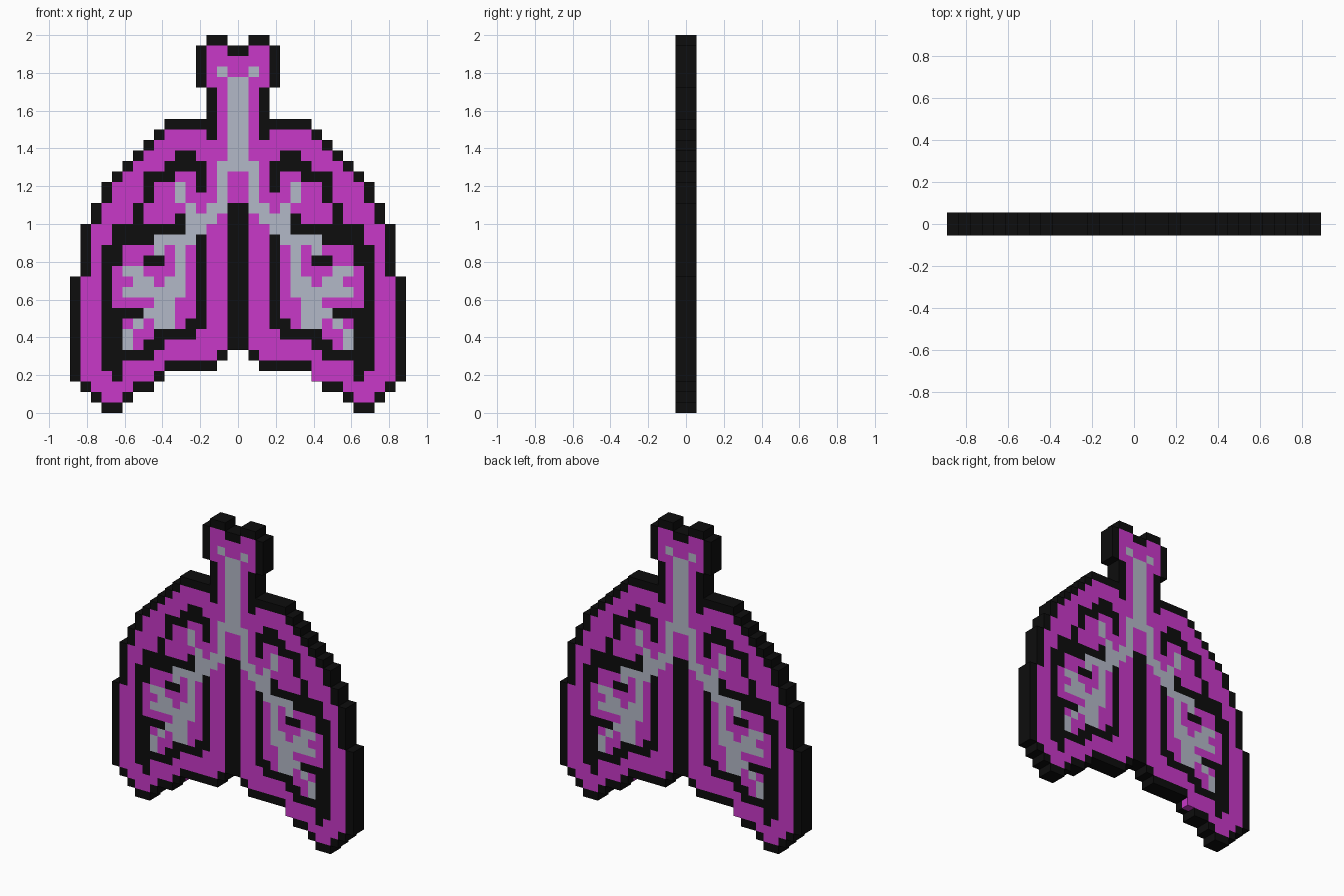
import bpy, bmesh, math
from mathutils import Matrix

if "Cube" in bpy.data.objects:
    bpy.data.objects.remove(bpy.data.objects["Cube"])

ROWS = 36
P = 2.0 / ROWS            # size of one square cell; the slab is two cells deep

# Silhouette of one half: outer and inner limit of each row, top to bottom
OUTER = ([3] + [4] * 4 + [3] * 3 + [7, 8, 9, 10, 11, 12, 13, 13, 14, 14]
         + [15] * 5 + [16] * 10 + [15, 14, 13])
INNER = [1] + [0] * 29 + [1, 2, 7, 8, 10, 11]

# Strokes on one half: (column from, column to, row from, row to), inclusive
GROOVES = [
    (0, 0, 16, 29), (2, 2, 8, 9),                                   # middle gap, neck
    (4, 5, 11, 11), (3, 6, 12, 12), (3, 3, 13, 14),                 # upper lobe rim
    (6, 8, 13, 13), (8, 8, 14, 15), (9, 9, 16, 17), (5, 5, 17, 17),
    (5, 11, 18, 18), (8, 11, 19, 19),                               # gap between lobes
    (11, 12, 20, 21), (12, 12, 22, 25), (9, 12, 26, 26),            # lower lobe rim
    (11, 12, 27, 31), (11, 11, 32, 32), (7, 8, 21, 21),
    (3, 3, 19, 27), (4, 4, 27, 27), (4, 7, 28, 28),
    (7, 8, 29, 29), (8, 10, 30, 30)]
AIRWAYS = [
    (1, 1, 3, 3), (0, 0, 4, 12), (1, 1, 12, 16),                    # windpipe
    (2, 2, 16, 17), (3, 3, 17, 17), (4, 4, 16, 19), (5, 5, 14, 15), # upper branch
    (3, 3, 18, 18), (5, 7, 19, 19), (7, 7, 20, 20),
    (5, 5, 20, 24), (6, 6, 23, 27), (7, 7, 24, 27),                 # lower trunk
    (8, 10, 24, 24), (8, 9, 23, 23), (9, 10, 22, 22),               # side twigs
    (8, 8, 26, 26), (9, 9, 27, 27), (10, 10, 28, 29)]


def half(i):
    """Mirrored column number of cell i, counted from the middle."""
    return i if i >= 0 else -1 - i


def solid(i, r):
    return 0 <= r < ROWS and INNER[r] <= half(i) < OUTER[r]


def hit(strokes, h, r):
    return any(a <= h <= b and c <= r <= d for a, b, c, d in strokes)


def part_of(i, r):
    h = half(i)
    if (i, r) == (7, 32):                    # single gap in the rim
        return "lung_tissue"
    if hit(AIRWAYS, h, r):
        return "airways"
    edge = not all(solid(i + dx, r + dr) for dx, dr in ((1, 0), (-1, 0), (0, 1), (0, -1)))
    return "outline" if edge or hit(GROOVES, h, r) else "lung_tissue"


def build(name, colour_name, colour):
    bm = bmesh.new()

    def quad(*pts):
        bm.faces.new([bm.verts.new(p) for p in pts])

    # Front layer: front squares plus side walls along the silhouette
    for r in range(ROWS):
        for i in range(-16, 16):
            if not solid(i, r) or part_of(i, r) != name:
                continue
            x0, x1 = i * P, (i + 1) * P
            z1, z0 = 2 - r * P, 2 - (r + 1) * P
            f = -P
            quad((x0, f, z0), (x1, f, z0), (x1, f, z1), (x0, f, z1))
            if not solid(i + 1, r):
                quad((x1, f, z0), (x1, 0, z0), (x1, 0, z1), (x1, f, z1))
            if not solid(i - 1, r):
                quad((x0, 0, z0), (x0, f, z0), (x0, f, z1), (x0, 0, z1))
            if not solid(i, r - 1):
                quad((x0, f, z1), (x1, f, z1), (x1, 0, z1), (x0, 0, z1))
            if not solid(i, r + 1):
                quad((x0, 0, z0), (x1, 0, z0), (x1, f, z0), (x0, f, z0))
    # Back layer: the same, turned half round
    dup = bmesh.ops.duplicate(bm, geom=bm.verts[:] + bm.edges[:] + bm.faces[:])
    bmesh.ops.rotate(bm, cent=(0, 0, 0), matrix=Matrix.Rotation(math.pi, 3, 'Z'),
                     verts=[g for g in dup["geom"] if isinstance(g, bmesh.types.BMVert)])
    bmesh.ops.remove_doubles(bm, verts=bm.verts[:], dist=1e-4)
    mesh = bpy.data.meshes.new(name)
    bm.to_mesh(mesh)
    bm.free()
    mat = bpy.data.materials.new(colour_name)
    mat.diffuse_color = (*colour, 1)
    mat.use_nodes = True
    mat.node_tree.nodes["Principled BSDF"].inputs["Base Color"].default_value = mat.diffuse_color
    mesh.materials.append(mat)
    bpy.context.collection.objects.link(bpy.data.objects.new(name, mesh))


build("outline", "black", (0.004, 0.004, 0.004))
build("lung_tissue", "magenta", (0.58, 0.04, 0.58))
build("airways", "pale_grey", (0.45, 0.48, 0.57))
